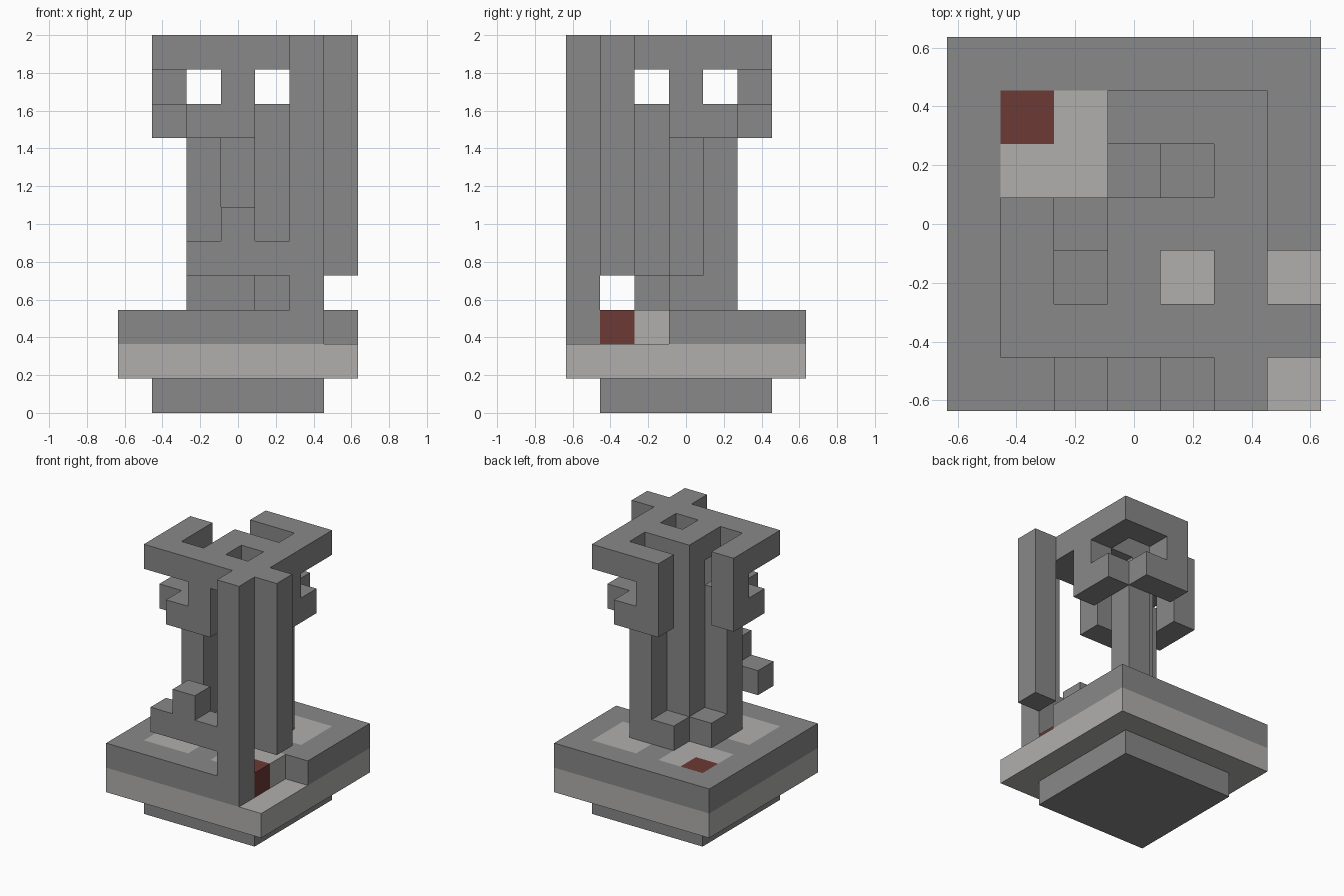
import bpy
import bmesh
from mathutils import Vector

cube = bpy.data.objects.get("Cube")
if cube:
    bpy.data.objects.remove(cube, do_unlink=True)

UNIT = 2 / 11  # side of one grid cell


def material(name, color):
    mat = bpy.data.materials.new(name)
    mat.use_nodes = True
    mat.diffuse_color = (*color, 1)
    bsdf = next(n for n in mat.node_tree.nodes if n.type == "BSDF_PRINCIPLED")
    bsdf.inputs["Base Color"].default_value = (*color, 1)
    return mat


dark = material("dark grey stone", (0.246, 0.246, 0.246))
light = material("light grey stone", (0.434, 0.43, 0.418))
red = material("dull red stone", (0.15, 0.041, 0.034))


def block(x, y, z):
    """Cells of a block; each axis is one index or a (first, last) pair."""
    spans = [range(a[0], a[1] + 1) if isinstance(a, tuple) else (a,) for a in (x, y, z)]
    return {(i, j, k) for i in spans[0] for j in spans[1] for k in spans[2]}


def mirrored(cells):
    """The cells together with their copy across the plan's diagonal."""
    return cells | {(6 - j, 6 - i, k) for i, j, k in cells}


parts = {}


def part(name, mat, *blocks):
    parts[name] = (mat, set().union(*blocks))


# Plinth and slab layers
part("plinth", dark, block((1, 5), (1, 5), 0))
part("lower_slab", light, block((0, 6), (0, 6), 1))
red_cells = block(5, 1, 2) | block(1, 5, 2)
patches = set()
for x in (1, 4):
    for y in (1, 4):
        patches |= block((x, x + 1), (y, y + 1), 2)
notch = block(6, (0, 2), 2)
pillar = block(5, 0, (2, 10))
part("red_inlays", red, red_cells)
part("light_inlays", light, patches - red_cells)
part("upper_slab", dark, block((0, 6), (0, 6), 2) - patches - notch - pillar)

# Tower: centre column, two corner columns and the low feet between them
part("centre_column", dark, block(3, 3, (3, 10)))
part("corner_columns", dark, mirrored(block(2, 2, (3, 8))))
part("column_feet", dark, mirrored(block(2, 3, 3) | block(3, 2, 3)))

# Flat crown with its two spokes
part("crown", dark, mirrored(block((1, 5), 1, 10) | block(1, (1, 3), 10)
                             | block(3, 2, 10)) | block(5, (1, 5), 10)
     | block((3, 5), 5, 10))

# Hooks hanging from the crown and joining the corner columns
part("crown_hooks", dark, mirrored(block(3, 1, (8, 9)) | block(2, 1, 8)
                                   | block(1, 3, (8, 9)) | block(1, 2, 8)))

# Outer pillars and the stepped arm
part("front_pillar", dark, pillar)
part("hanging_pillar", dark, block(6, 1, (4, 10)))
part("stepped_arm", dark, block((2, 4), 0, 4), block(3, 0, 5))

occupied = set().union(*(cells for _, cells in parts.values()))


def build(name, mat, cells):
    """Skin the open sides of the cells and merge them into large flat faces."""
    bm = bmesh.new()
    for cell in sorted(cells):
        for axis in range(3):
            for sign in (-1, 1):
                normal = Vector((0, 0, 0))
                normal[axis] = sign
                if tuple(int(c + n) for c, n in zip(cell, normal)) in occupied:
                    continue
                u, v = Vector((0, 0, 0)), Vector((0, 0, 0))
                u[(axis + 1) % 3] = 0.5
                v[(axis + 2) % 3] = 0.5 * sign
                mid = Vector(cell) + normal / 2 + Vector((-3, -3, 0.5))
                corners = (mid - u - v, mid + u - v, mid + u + v, mid - u + v)
                bm.faces.new([bm.verts.new(c * UNIT) for c in corners])
    bmesh.ops.remove_doubles(bm, verts=bm.verts, dist=UNIT / 100)
    bmesh.ops.dissolve_limit(bm, angle_limit=0.01, verts=bm.verts, edges=bm.edges)
    mesh = bpy.data.meshes.new(name)
    bm.to_mesh(mesh)
    bm.free()
    mesh.materials.append(mat)
    bpy.context.collection.objects.link(bpy.data.objects.new(name, mesh))


for name, (mat, cells) in parts.items():
    build(name, mat, cells)
